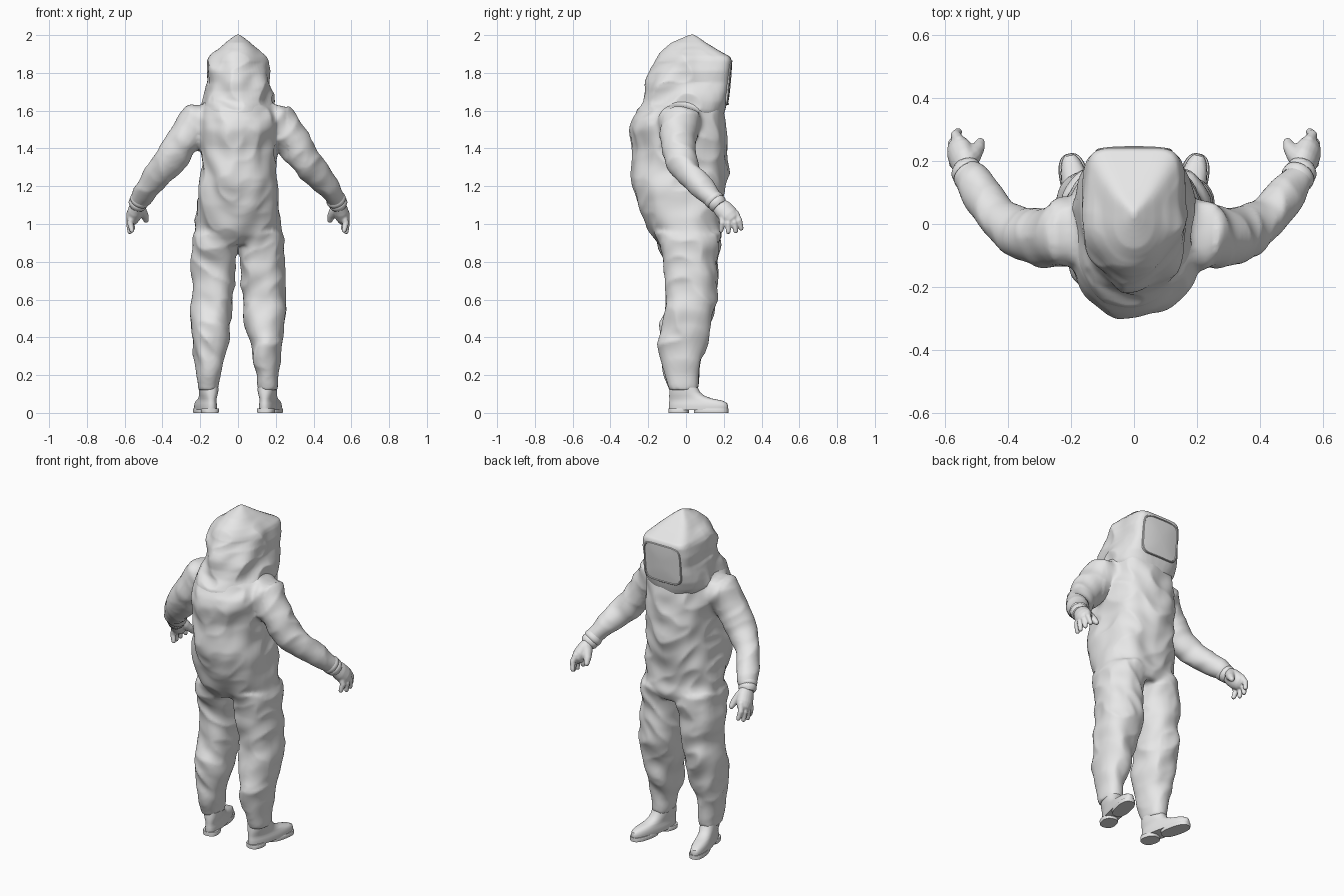
import bpy, bmesh, math
from mathutils import Vector, Matrix, noise

if "Cube" in bpy.data.objects:
    bpy.data.objects.remove(bpy.data.objects["Cube"], do_unlink=True)

grey = bpy.data.materials.new("light_grey_fabric")
grey.use_nodes = True
grey.diffuse_color = (0.8, 0.8, 0.8, 1)
grey.node_tree.nodes["Principled BSDF"].inputs["Base Color"].default_value = (0.8, 0.8, 0.8, 1)


def power(v, p):
    return math.copysign(abs(v) ** p, v)


def section(z, x0, x1, y0, y1, front=0.8, back=0.9, n=48):
    """Horizontal rounded outline; front and back set how square it is."""
    pts = []
    for i in range(n):
        c, s = math.cos(math.tau * i / n), math.sin(math.tau * i / n)
        p = front if s > 0 else back
        pts.append(Vector(((x0 + x1) / 2 + (x1 - x0) / 2 * power(c, p),
                           (y0 + y1) / 2 + (y1 - y0) / 2 * power(s, p), z)))
    return pts


def loft(bm, rings):
    loops = [[bm.verts.new(p) for p in r] for r in rings]
    n = len(loops[0])
    for a, b in zip(loops, loops[1:]):
        for i in range(n):
            bm.faces.new((a[i], a[(i + 1) % n], b[(i + 1) % n], b[i]))
    bm.faces.new(loops[0][::-1])
    bm.faces.new(loops[-1])


def tube(bm, path, n=20, flat=1.0, round_ends=True):
    """Round limb through (x, y, z, radius) points; flat thins it sideways."""
    pts = [Vector(p[:3]) for p in path]
    radii = [p[3] for p in path]
    dirs = [(pts[min(i + 1, len(pts) - 1)] - pts[max(i - 1, 0)]).normalized() for i in range(len(pts))]

    def ring(c, d, r):
        side = d.cross(Vector((0, 1, 0))).normalized()
        fwd = d.cross(side).normalized()
        return [c + r * (flat * math.cos(math.tau * i / n) * side
                         + math.sin(math.tau * i / n) * fwd) for i in range(n)]

    rings = [ring(c, d, r) for c, d, r in zip(pts, dirs, radii)]
    if round_ends:
        for k in (0.6, 0.9):
            shrink = math.sqrt(1 - k * k)
            rings.insert(0, ring(pts[0] - dirs[0] * radii[0] * k, dirs[0], radii[0] * shrink))
            rings.append(ring(pts[-1] + dirs[-1] * radii[-1] * k, dirs[-1], radii[-1] * shrink))
    loft(bm, rings)


def finish(name, bm, voxel=0, smooth=0, folds=None, angle=50):
    mesh = bpy.data.meshes.new(name)
    bm.to_mesh(mesh)
    bm.free()
    mesh.materials.append(grey)
    obj = bpy.data.objects.new(name, mesh)
    bpy.context.collection.objects.link(obj)
    bpy.ops.object.select_all(action='DESELECT')
    obj.select_set(True)
    bpy.context.view_layer.objects.active = obj
    if voxel:
        mod = obj.modifiers.new("Blend", 'REMESH')
        mod.mode, mod.voxel_size = 'VOXEL', voxel
        bpy.ops.object.modifier_apply(modifier=mod.name)
        mod = obj.modifiers.new("Relax", 'SMOOTH')
        mod.factor, mod.iterations = 0.5, smooth
        bpy.ops.object.modifier_apply(modifier=mod.name)
    if folds:
        moves = []
        for v in obj.data.vertices:
            x, y, z = v.co
            # Cloth folds sag softly from the sides to the middle
            drape = z - 0.7 * math.sqrt(x * x + 0.004)
            broad = noise.noise(Vector((x * 8, y * 7, drape * 7)))
            crease = 0.45 - abs(noise.noise(Vector((x * 7 + 5, y * 6, drape * 8 + 3)))) * 2
            moves.append(v.co + v.normal * folds(x, y, z) * (broad + 0.6 * crease))
        for v, co in zip(obj.data.vertices, moves):
            v.co = co
    bpy.ops.object.shade_smooth_by_angle(angle=math.radians(angle))


def mirrored(rows, s):
    return [(s * r[0],) + tuple(r[1:]) for r in rows]


# Suit: torso with the pack bulge on the back, legs and sleeves blended together
suit = bmesh.new()
torso = [(0.89, 0.19, -0.13, 0.16), (0.94, 0.235, -0.17, 0.185), (1.0, 0.228, -0.205, 0.18),
         (1.1, 0.217, -0.255, 0.195), (1.2, 0.207, -0.28, 0.21), (1.3, 0.2, -0.285, 0.22),
         (1.4, 0.2, -0.278, 0.222), (1.5, 0.212, -0.297, 0.21), (1.56, 0.21, -0.285, 0.205),
         (1.62, 0.195, -0.24, 0.2), (1.67, 0.165, -0.2, 0.2)]
loft(suit, [section(z, -w, w, y0, y1) for z, w, y0, y1 in torso])
leg = [(0.12, 0.105, 0.21, -0.09, 0.065), (0.2, 0.095, 0.217, -0.115, 0.07),
       (0.3, 0.07, 0.235, -0.14, 0.085), (0.4, 0.05, 0.245, -0.145, 0.115),
       (0.5, 0.035, 0.25, -0.125, 0.135), (0.6, 0.028, 0.252, -0.105, 0.16),
       (0.7, 0.02, 0.247, -0.11, 0.165), (0.8, 0.012, 0.248, -0.12, 0.165),
       (0.87, 0.006, 0.248, -0.14, 0.175), (0.95, 0.0, 0.235, -0.165, 0.18)]
sleeve = [(0.15, -0.02, 1.535, 0.12), (0.22, -0.035, 1.54, 0.108), (0.29, -0.045, 1.435, 0.094),
          (0.36, -0.028, 1.335, 0.082), (0.42, 0.015, 1.262, 0.074), (0.47, 0.078, 1.2, 0.066),
          (0.51, 0.135, 1.145, 0.056), (0.53, 0.165, 1.11, 0.048)]
for s in (1, -1):
    loft(suit, [section(z, *sorted((s * a, s * b)), y0, y1, 0.85, 0.85) for z, a, b, y0, y1 in leg])
    tube(suit, mirrored(sleeve, s), round_ends=False)
finish("protective_suit", suit, 0.011, 8,
       lambda x, y, z: 0.018 * min(1, max(0.1, (z - 0.13) * 6)) * (0.6 if abs(x) > 0.26 else 1))

# Hood: square face opening, rounded back, faceted peak and draped collar
hood = bmesh.new()
rings = [(1.56, 0.19, -0.275, 0.195, 0.8), (1.6, 0.2, -0.26, 0.207, 0.7), (1.65, 0.188, -0.222, 0.219, 0.55),
         (1.7, 0.172, -0.207, 0.225, 0.42), (1.75, 0.16, -0.205, 0.231, 0.38),
         (1.81, 0.165, -0.19, 0.237, 0.38), (1.865, 0.152, -0.168, 0.242, 0.34),
         (1.885, 0.143, -0.152, 0.235, 0.32), (1.92, 0.11, -0.125, 0.172, 0.34),
         (1.96, 0.066, -0.078, 0.106, 0.36), (1.985, 0.034, -0.02, 0.07, 0.4), (2.003, 0.008, 0.022, 0.042, 0.5)]
loft(hood, [section(z, -w, w, y0, y1, f, 0.95) for z, w, y0, y1, f in rings])
finish("hood", hood, 0.008, 2,
       lambda x, y, z: 0.022 * min(1, max(0, (0.16 - y) * 8)) * min(1, max(0, (1.94 - z) * 12)), 28)

# Visor: raised rim around a slightly bowed window
visor = bmesh.new()


def pane(scale, lift):
    pts = []
    for i in range(64):
        t = math.tau * i / 64
        x = -0.122 * scale * power(math.cos(t), 0.35)
        z = 0.117 * scale * power(math.sin(t), 0.35)
        pts.append(Vector((x, 0.231 + 0.09 * z - 0.5 * x * x + lift, 1.748 + z)))
    return pts


loft(visor, [pane(*r) for r in ((1, -0.02), (1, 0.003), (0.98, 0.006), (0.95, 0.006),
                                (0.93, 0.002), (0.6, 0.005), (0.25, 0.006), (0.03, 0.006))])
finish("visor", visor, angle=35)

for s, side in ((1, "left"), (-1, "right")):
    # Glove: flattened palm, four fingers and a thumb
    glove = bmesh.new()
    tube(glove, mirrored([(0.53, 0.168, 1.105, 0.042), (0.541, 0.2, 1.075, 0.052),
                          (0.552, 0.228, 1.045, 0.052)], s), flat=0.78)
    tips = [(0.562, 0.185, 0.966), (0.573, 0.224, 0.959), (0.571, 0.263, 0.963), (0.557, 0.292, 0.977)]
    for i, (x, y, z) in enumerate(tips):
        base = Vector((0.56 - 0.002 * i, 0.192 + 0.023 * i, 1.042 + 0.005 * i))
        tip = Vector((x, y, z))
        mid = base.lerp(tip, 0.55) + Vector((0.01, 0.004, 0.004))
        tube(glove, mirrored([(*base, 0.019), (*mid, 0.0165), (*tip, 0.013)], s), 12)
    tube(glove, mirrored([(0.53, 0.205, 1.085, 0.038), (0.51, 0.222, 1.066, 0.03),
                          (0.493, 0.243, 1.042, 0.021), (0.487, 0.259, 1.02, 0.015)], s), 12)
    finish(side + "_glove", glove, 0.0045, 4)

    # Wrist cuff: two stacked bands
    cuff = bmesh.new()
    a, b = Vector((0.512, 0.138, 1.14)), Vector((0.54, 0.18, 1.092))
    band = [(0, 0.05), (0.2, 0.056), (0.4, 0.055), (0.48, 0.05), (0.56, 0.053), (0.8, 0.051), (1, 0.04)]
    tube(cuff, mirrored([(*a.lerp(b, t), r * 0.95) for t, r in band], s), 28, round_ends=False)
    finish(side + "_cuff", cuff)

    # Boot: upper, heel and forefoot sole, toes turned out
    boot = bmesh.new()
    upper = [(0.016, 0.045, -0.09, 0.224), (0.035, 0.047, -0.092, 0.228), (0.052, 0.045, -0.091, 0.222),
             (0.064, 0.042, -0.09, 0.2), (0.076, 0.041, -0.09, 0.14), (0.09, 0.043, -0.09, 0.1),
             (0.11, 0.047, -0.089, 0.075), (0.135, 0.048, -0.086, 0.062)]
    loft(boot, [section(z, -w, w, y0, y1, 0.85, 0.85) for z, w, y0, y1 in upper])
    for y0, y1 in ((-0.093, 0.015), (0.045, 0.229)):
        loft(boot, [section(z, -w, w, y0, y1, 0.8, 0.8) for z, w in ((0, 0.044), (0.018, 0.047), (0.024, 0.044))])
    turn = Matrix.Translation((s * 0.157, 0, 0)) @ Matrix.Rotation(-s * 0.22, 4, 'Z')
    bmesh.ops.transform(boot, matrix=turn, verts=boot.verts)
    finish(side + "_boot", boot, angle=40)
